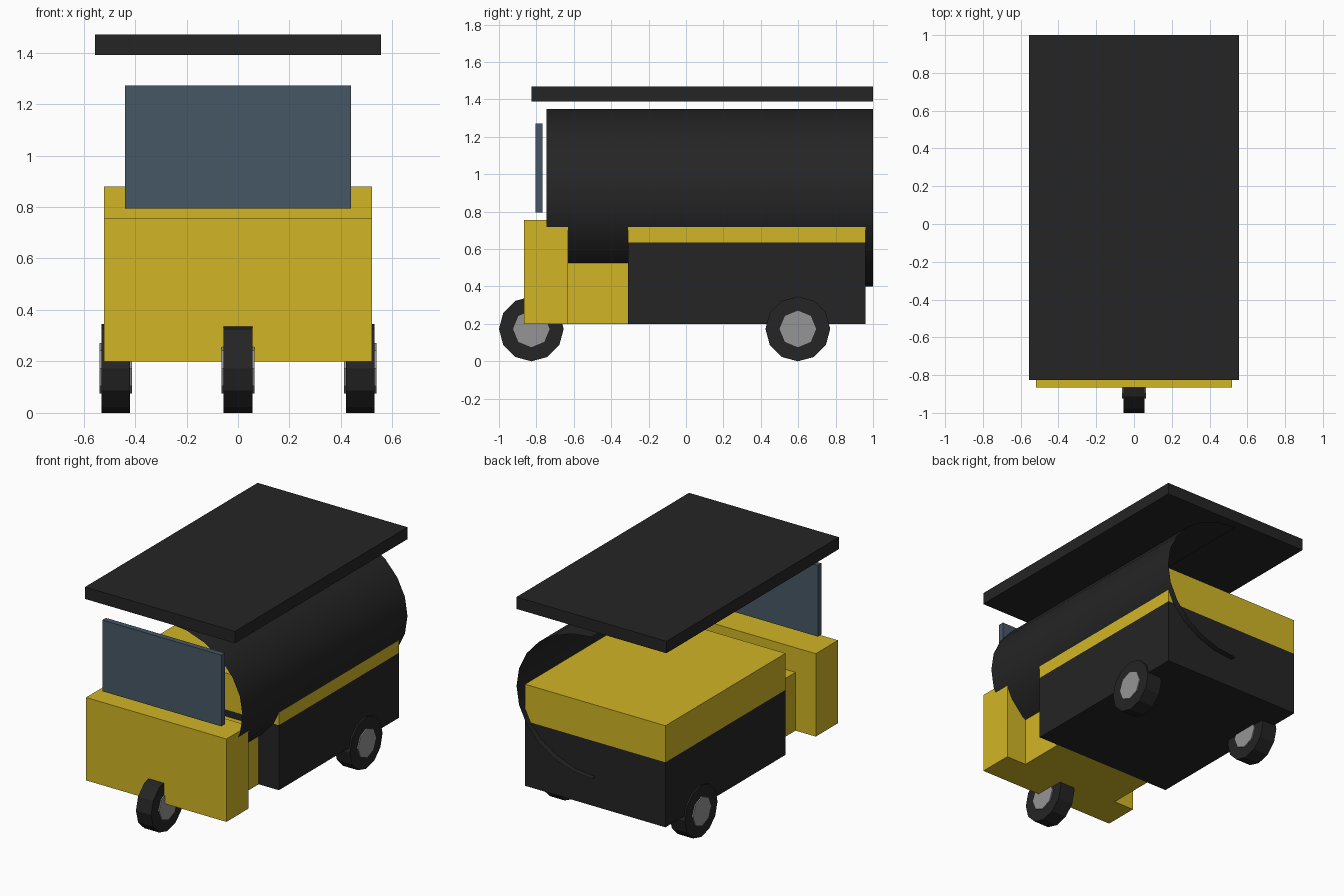
import bpy
import bmesh
from math import pi, sin, cos
from mathutils import Matrix

cube = bpy.data.objects.get("Cube")
if cube:
    bpy.data.objects.remove(cube, do_unlink=True)


def material(name, r, g, b):
    m = bpy.data.materials.new(name)
    m.use_nodes = True
    m.diffuse_color = (r, g, b, 1)
    bsdf = next(n for n in m.node_tree.nodes if n.type == "BSDF_PRINCIPLED")
    bsdf.inputs["Base Color"].default_value = (r, g, b, 1)
    return m


yellow = material("yellow paint", 0.64, 0.46, 0.018)
black = material("black", 0.018, 0.018, 0.018)
grey = material("hub grey", 0.30, 0.30, 0.30)
glass = material("blue grey glass", 0.062, 0.096, 0.13)


def add_object(name, bm, mat):
    mesh = bpy.data.meshes.new(name)
    bm.to_mesh(mesh)
    bm.free()
    mesh.materials.append(mat)
    obj = bpy.data.objects.new(name, mesh)
    bpy.context.collection.objects.link(obj)
    return obj


def box(name, half_width, y, z, mat):
    """Box centred on x, spanning the y and z ranges."""
    bm = bmesh.new()
    size = Matrix.Diagonal((2 * half_width, y[1] - y[0], z[1] - z[0], 1))
    place = Matrix.Translation((0, sum(y) / 2, sum(z) / 2))
    bmesh.ops.create_cube(bm, size=1, matrix=place @ size)
    return add_object(name, bm, mat)


def disc(name, x, y, z, radius, width, sides, mat):
    """Flat-sided cylinder lying along x, with a corner at the top."""
    bm = bmesh.new()
    turn = Matrix.Rotation(pi / 2, 4, "Y")
    bmesh.ops.create_cone(bm, cap_ends=True, segments=sides, radius1=radius,
                          radius2=radius, depth=width,
                          matrix=Matrix.Translation((x, y, z)) @ turn)
    return add_object(name, bm, mat)


# Body blocks
box("rear_body_lower", 0.52, (-0.31, 0.96), (0.2, 0.635), black)
box("rear_body_upper", 0.52, (-0.31, 0.96), (0.635, 0.88), yellow)
box("middle_block", 0.37, (-0.63, -0.31), (0.2, 0.59), yellow)
box("front_body", 0.52, (-0.865, -0.63), (0.2, 0.755), yellow)

# Windscreen and roof
box("windscreen", 0.44, (-0.805, -0.768), (0.795, 1.272), glass)
box("roof", 0.555, (-0.825, 1.0), (1.39, 1.47), black)

# Canopy: thin open half tube on the left side
bm = bmesh.new()
steps = 12
rows = []
for i in range(steps + 1):
    a = -pi / 2 + pi * i / steps
    x, z = 0.555 * cos(a), 0.875 + 0.475 * sin(a)
    rows.append([bm.verts.new((x, y, z)) for y in (-0.745, 1.0)])
for (a, b), (c, d) in zip(rows, rows[1:]):
    bm.faces.new((a, b, d, c)).smooth = True
add_object("side_canopy", bm, black)

# Three wheels, each a tyre with a slightly wider hub
for name, x, y in (("front", 0, -0.827), ("rear_left", 0.475, 0.598),
                   ("rear_right", -0.475, 0.598)):
    disc(name + "_tyre", x, y, 0.173, 0.173, 0.112, 12, black)
    disc(name + "_hub", x, y, 0.173, 0.098, 0.128, 8, grey)
